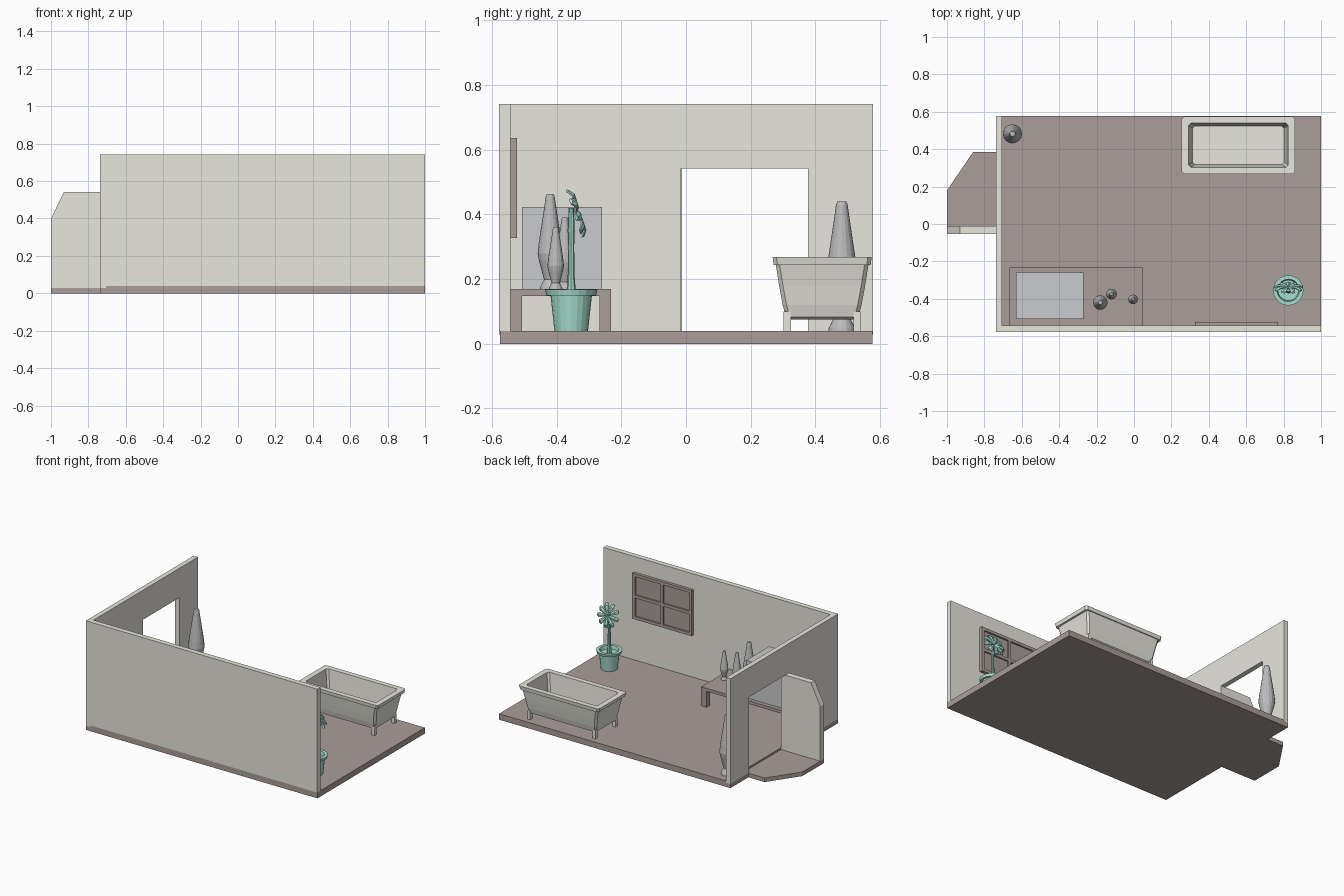
import bpy, bmesh, math
from mathutils import Vector, Matrix

if "Cube" in bpy.data.objects:
    bpy.data.objects.remove(bpy.data.objects["Cube"])


def mat(name, c):
    m = bpy.data.materials.new(name)
    m.diffuse_color = (*c, 1)
    m.use_nodes = True
    m.node_tree.nodes["Principled BSDF"].inputs["Base Color"].default_value = m.diffuse_color
    return m


CREAM = mat("cream", (0.80, 0.79, 0.73))
BROWN = mat("brown", (0.40, 0.34, 0.32))
GREEN = mat("green", (0.38, 0.74, 0.62))
GLASS = mat("glass", (0.59, 0.60, 0.62))
GREY = mat("grey", (0.5, 0.5, 0.51))


def finish(name, bm, m):
    bmesh.ops.recalc_face_normals(bm, faces=bm.faces)
    me = bpy.data.meshes.new(name)
    bm.to_mesh(me)
    bm.free()
    ob = bpy.data.objects.new(name, me)
    bpy.context.collection.objects.link(ob)
    me.materials.append(m)
    return ob


def prism(name, pts, axis, a, b, m):
    """Extrude a polygon from a to b along the axis."""
    put = {"x": lambda p, t: (t, p[0], p[1]), "y": lambda p, t: (p[0], t, p[1]),
           "z": lambda p, t: (p[0], p[1], t)}[axis]
    bm = bmesh.new()
    f = bm.faces.new([bm.verts.new(put(p, a)) for p in pts])
    r = bmesh.ops.extrude_face_region(bm, geom=[f])
    d = Vector(put((0, 0), b - a))
    bmesh.ops.translate(bm, vec=d, verts=[v for v in r["geom"] if isinstance(v, bmesh.types.BMVert)])
    return finish(name, bm, m)


def box(name, x0, x1, y0, y1, z0, z1, m):
    return prism(name, [(x0, y0), (x1, y0), (x1, y1), (x0, y1)], "z", z0, z1, m)


def rings(name, loops, m):
    """Skin a stack of matching loops and cap both ends."""
    bm = bmesh.new()
    vs = [[bm.verts.new(p) for p in loop] for loop in loops]
    n = len(vs[0])
    for a, b in zip(vs, vs[1:]):
        for i in range(n):
            j = (i + 1) % n
            bm.faces.new((a[i], a[j], b[j], b[i]))
    bm.faces.new(vs[0])
    bm.faces.new(vs[-1])
    return finish(name, bm, m)


def lathe(name, prof, x, y, m, n=12):
    loops = [[(x + r * math.cos(math.tau * i / n), y + r * math.sin(math.tau * i / n), z)
              for i in range(n)] for r, z in prof]
    return rings(name, loops, m)


# Floors
box("room_floor", -0.705, 1, -0.576, 0.577, 0, 0.04, BROWN)
box("wall_footing", -0.738, -0.705, -0.576, 0.577, 0, 0.028, BROWN)
prism("landing_floor", [(-1, -0.05), (-0.738, -0.05), (-0.738, 0.385), (-0.86, 0.385), (-1, 0.18)],
      "z", 0, 0.028, BROWN)

# Walls, with a doorway on the left
box("front_wall", -0.738, 1, -0.578, -0.543, 0.04, 0.742, CREAM)
prism("left_wall", [(-0.578, 0.028), (-0.015, 0.028), (-0.015, 0.542), (0.378, 0.542), (0.378, 0.028),
                    (0.578, 0.028), (0.578, 0.742), (-0.578, 0.742)], "x", -0.738, -0.705, CREAM)
prism("open_door", [(-1, 0.028), (-0.738, 0.028), (-0.738, 0.542), (-0.93, 0.542), (-1, 0.4)],
      "y", -0.053, -0.012, CREAM)

# Window frame with a two by two grid
box("window_back", 0.325, 0.77, -0.543, -0.534, 0.327, 0.637, BROWN)
for i, x in enumerate((0.325, 0.5375, 0.75)):
    box(f"window_upright_{i}", x, x + 0.02, -0.543, -0.523, 0.327, 0.637, BROWN)
for i, z in enumerate((0.327, 0.472, 0.617)):
    box(f"window_rail_{i}", 0.325, 0.77, -0.543, -0.523, z, z + 0.02, BROWN)

# Low table
box("table_top", -0.665, 0.048, -0.543, -0.232, 0.148, 0.169, BROWN)
for x in (-0.665, 0.008):
    for y in (-0.543, -0.268):
        box("table_leg", x, x + 0.04, y, y + 0.036, 0.04, 0.148, BROWN)

# Tank standing on the table
box("tank", -0.632, -0.27, -0.508, -0.26, 0.169, 0.423, GLASS)

# Vases: one tall on the floor, three on the table
VASE = [(0.042, 0), (0.040, 0.01), (0.025, 0.04), (0.030, 0.06), (0.046, 0.12), (0.051, 0.15),
        (0.046, 0.2), (0.037, 0.26), (0.025, 0.34), (0.018, 0.39), (0.014, 0.4)]
for name, x, y, z, s, w in (("floor_vase", -0.65, 0.482, 0.04, 1, 1), ("large_vase", -0.18, -0.42, 0.169, 0.735, 0.76),
                            ("medium_vase", -0.12, -0.375, 0.169, 0.555, 0.56),
                            ("small_vase", -0.005, -0.403, 0.169, 0.48, 0.5)):
    lathe(name, [(r * w, z + h * s) for r, h in VASE], x, y, GREY, 16)


# Bathtub: body, wide rim and hollow in one skin
def rect(hx, hy, z, c=0.012):
    pts = [(hx, -hy + c), (hx, hy - c), (hx - c, hy), (-hx + c, hy), (-hx, hy - c),
           (-hx, -hy + c), (-hx + c, -hy), (hx - c, -hy)]
    return [(0.558 + x, 0.421 + y, z) for x, y in pts]


rings("bathtub", [rect(0.235, 0.098, 0.075), rect(0.252, 0.112, 0.083), rect(0.262, 0.122, 0.12),
                  rect(0.272, 0.133, 0.18), rect(0.285, 0.143, 0.243), rect(0.298, 0.15, 0.243),
                  rect(0.303, 0.153, 0.268), rect(0.266, 0.118, 0.268), rect(0.258, 0.112, 0.2),
                  rect(0.245, 0.102, 0.1)], CREAM)
for sx in (-1, 1):
    for sy in (-1, 1):
        x, y = 0.558 + sx * 0.245, 0.421 + sy * 0.108
        box("bathtub_foot", x - 0.011, x + 0.011, y - 0.011, y + 0.011, 0.04, 0.1, CREAM)

# Potted plant
PX, PY = 0.825, -0.355
lathe("flower_pot", [(0.052, 0.04), (0.064, 0.15), (0.077, 0.15), (0.081, 0.168), (0.06, 0.168),
                     (0.055, 0.145)], PX, PY, GREEN, 20)
lathe("plant_stem", [(0.016, 0.145), (0.011, 0.2), (0.009, 0.3), (0.011, 0.35), (0.008, 0.42)], PX, PY, GREEN, 8)

# Leaves fan out around a tilted head
tilt = Matrix.Translation((PX, PY + 0.015, 0.405)) @ Matrix.Rotation(math.radians(-72), 4, "X")
LEAF = [(0.004, 0.004, 0), (0.03, 0.009, 0.008), (0.06, 0.015, 0.008), (0.078, 0.010, -0.004)]
for k in range(9):
    turn = tilt @ Matrix.Rotation(math.tau * k / 9 + math.pi / 2, 4, "Z")
    loops = [[turn @ Vector((d, sy * w, h + sz)) for sy, sz in ((-1, -0.004), (1, -0.004), (1, 0.001), (0, 0.006), (-1, 0.001))]
             for d, w, h in LEAF]
    rings(f"leaf_{k}", loops, GREEN)
